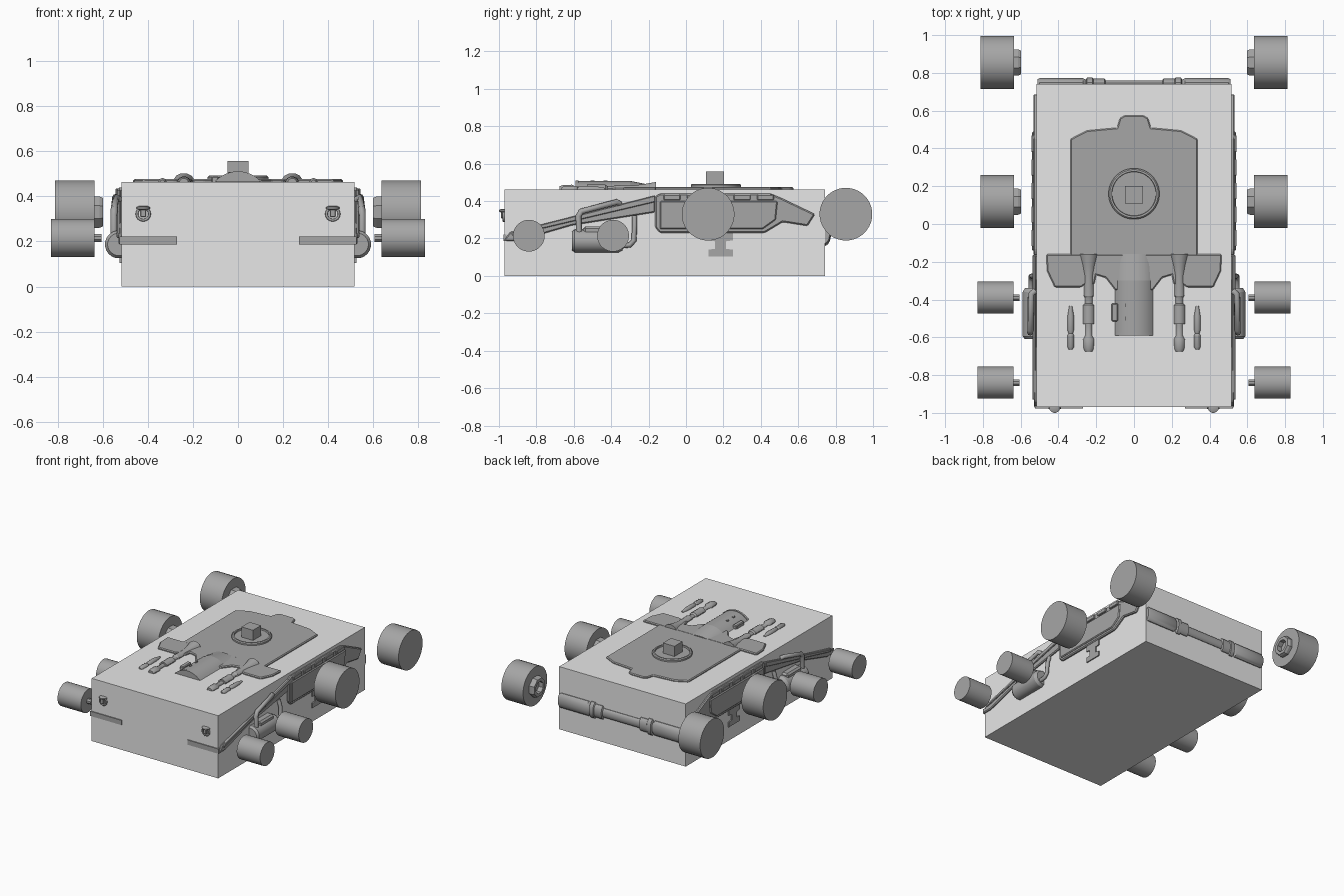
import bpy, bmesh, math
from mathutils import Vector

cube = bpy.data.objects.get("Cube")
if cube:
    bpy.data.objects.remove(cube, do_unlink=True)


def material(name, value):
    m = bpy.data.materials.new(name)
    m.use_nodes = True
    colour = (value, value, value, 1)
    m.diffuse_color = colour
    m.node_tree.nodes["Principled BSDF"].inputs["Base Color"].default_value = colour
    return m


LIGHT = material("light grey", 0.8)
DARK = material("mid grey", 0.38)


def finish(name, bm, mat=DARK, mirror=False, bevel=0, smooth=False):
    bmesh.ops.recalc_face_normals(bm, faces=bm.faces[:])
    mesh = bpy.data.meshes.new(name)
    bm.to_mesh(mesh)
    bm.free()
    mesh.materials.append(mat)
    ob = bpy.data.objects.new(name, mesh)
    bpy.context.collection.objects.link(ob)
    if bevel:
        mod = ob.modifiers.new("Bevel", 'BEVEL')
        mod.width, mod.segments = bevel, 1
    if mirror:
        mod = ob.modifiers.new("Mirror", 'MIRROR')
        mod.use_clip = False
        mod.use_mirror_merge = False
    if smooth:
        bpy.ops.object.select_all(action='DESELECT')
        ob.select_set(True)
        bpy.context.view_layer.objects.active = ob
        bpy.ops.object.shade_smooth_by_angle(angle=math.radians(30))
    return ob


def place(axis, t, a, b):
    """Point at t along the axis, with the two other coordinates in order."""
    return {'x': (t, a, b), 'y': (a, t, b), 'z': (a, b, t)}[axis]


def prism(name, outline, axis, lo, hi, **kw):
    bm = bmesh.new()
    ends = [[bm.verts.new(place(axis, t, a, b)) for a, b in outline] for t in (lo, hi)]
    bm.faces.new(ends[0])
    bm.faces.new(ends[1])
    n = len(outline)
    for i in range(n):
        j = (i + 1) % n
        bm.faces.new((ends[0][i], ends[0][j], ends[1][j], ends[1][i]))
    return finish(name, bm, **kw)


def box(name, x, y, z, **kw):
    return prism(name, [(x[0], y[0]), (x[1], y[0]), (x[1], y[1]), (x[0], y[1])],
                 'z', z[0], z[1], **kw)


def lathe(name, profile, axis, centre, segs=32, squash=(1, 1), cap=True, **kw):
    """Revolve (position, radius) pairs about an axis line."""
    bm = bmesh.new()
    rings = []
    for t, r in profile:
        ring = []
        for i in range(segs):
            w = math.tau * (i + 0.5) / segs
            ring.append(bm.verts.new(place(axis, t, centre[0] + r * squash[0] * math.cos(w),
                                           centre[1] + r * squash[1] * math.sin(w))))
        rings.append(ring)
    for p, q in zip(rings, rings[1:]):
        for i in range(segs):
            j = (i + 1) % segs
            bm.faces.new((p[i], p[j], q[j], q[i]))
    if cap:
        bm.faces.new(rings[0])
        bm.faces.new(rings[-1])
    return finish(name, bm, smooth=segs > 8, **kw)


def pipe(name, points, radius):
    """Bent tube, repeated on both sides."""
    cu = bpy.data.curves.new(name, 'CURVE')
    cu.dimensions = '3D'
    cu.bevel_depth, cu.bevel_resolution, cu.use_fill_caps = radius, 2, True
    for s in (1, -1):
        sp = cu.splines.new('POLY')
        sp.points.add(len(points) - 1)
        for p, (x, y, z) in zip(sp.points, points):
            p.co = (s * x, y, z, 1)
    cu.materials.append(DARK)
    ob = bpy.data.objects.new(name, cu)
    bpy.context.collection.objects.link(ob)


def both(half):
    """Close an outline by reflecting its right half."""
    return half + [(-x, v) for x, v in reversed(half)]


# Main body
box("main_body", (-0.517, 0.517), (-0.97, 0.742), (0, 0.463), mat=LIGHT)

# Wheels with hubs
for label, y in (("front", -0.84), ("second", -0.39)):
    lathe(label + "_wheel", [(0.637, 0.085), (0.828, 0.085)], 'x', (y, 0.215), mirror=True)
    lathe(label + "_axle", [(0.605, 0.019), (0.64, 0.019)], 'x', (y, 0.215), 8, mirror=True)
for label, y in (("third", 0.118), ("rear", 0.855)):
    lathe(label + "_wheel", [(0.635, 0.141), (0.812, 0.141)], 'x', (y, 0.33), mirror=True)
    lathe(label + "_hub", [(0.634, 0.045), (0.598, 0.045), (0.598, 0.068), (0.614, 0.075),
                           (0.636, 0.075)], 'x', (y, 0.33), 8, cap=False, mirror=True)

# Roof hatch with ring and block
prism("roof_plate", both([(0.337, -0.17), (0.337, 0.45), (0.25, 0.495), (0.09, 0.51),
                          (0.075, 0.56), (0.05, 0.575)]), 'z', 0.45, 0.475, bevel=0.006)
lathe("hatch_ring", [(0.45, 0.135), (0.486, 0.135), (0.492, 0.128), (0.492, 0.118),
                     (0.482, 0.116)], 'z', (0, 0.16), 40)
box("hatch_block", (-0.047, 0.047), (0.108, 0.202), (0.47, 0.557))

# Sloped wing panel ahead of the hatch
prism("wing_panel", both([(0.1, -0.35), (0.15, -0.285), (0.2, -0.27), (0.21, -0.32),
                          (0.26, -0.32), (0.28, -0.335), (0.42, -0.335), (0.46, -0.25),
                          (0.465, -0.16)][::-1]), 'z', 0.45, 0.476, bevel=0.006)

# Central housing with arched top
arch = []
for i in range(13):
    w = math.radians(-48 + 8 * i)
    arch.append((0.134 * math.sin(w), 0.374 + 0.134 * math.cos(w)))
prism("centre_housing", arch, 'y', -0.58, -0.3, smooth=True)
rear = prism("centre_housing_rear", arch, 'y', -0.3, -0.16, smooth=True)
for v in rear.data.vertices:
    if v.co.y > -0.2:
        v.co.z = 0.463 + (v.co.z - 0.463) * 0.4
prism("housing_lip", [(x * 1.02, z + 0.003) for x, z in arch], 'y', -0.59, -0.575, smooth=True)
box("housing_latch", (-0.118, -0.085), (-0.515, -0.42), (0.455, 0.488), bevel=0.005)
for y in (-0.5, -0.43):
    box("housing_stud", (-0.045, -0.032), (y - 0.01, y + 0.01), (0.49, 0.509))

# Roof rods
lathe("long_roof_rod", [(-0.675, 0.02), (-0.66, 0.027), (-0.61, 0.03), (-0.59, 0.018),
                        (-0.53, 0.018), (-0.53, 0.03), (-0.43, 0.03), (-0.42, 0.02),
                        (-0.39, 0.02), (-0.38, 0.027), (-0.28, 0.025), (-0.22, 0.035),
                        (-0.16, 0.048)], 'y', (0.24, 0.463), 12, squash=(1, 0.85), mirror=True)
lathe("short_roof_rod", [(-0.665, 0.01), (-0.65, 0.018), (-0.59, 0.018), (-0.58, 0.012),
                         (-0.56, 0.018), (-0.49, 0.018), (-0.435, 0.008)],
      'y', (0.335, 0.463), 12, mirror=True)

# Side armour
hull = [(-0.165, 0.26), (-0.165, 0.425), (-0.14, 0.44), (0.45, 0.44), (0.51, 0.416),
        (0.69, 0.33), (0.65, 0.267), (0.517, 0.288), (0.42, 0.23), (-0.14, 0.23)]
prism("side_plate", hull, 'x', 0.5, 0.533, mirror=True, bevel=0.007)
prism("side_plate_face", [(-0.14, 0.25), (-0.14, 0.4), (0.49, 0.4), (0.48, 0.3), (0.41, 0.25)],
      'x', 0.52, 0.541, mirror=True, bevel=0.006)
for i in range(5):
    y = -0.12 + 0.125 * i
    box("top_rail_segment", (0.52, 0.543), (y, y + 0.09), (0.405, 0.435),
        mirror=True, bevel=0.004)

# Sloping forward side arm with raised upper rail
prism("side_arm", [(-0.976, 0.187), (-0.94, 0.235), (-0.565, 0.322), (-0.165, 0.427),
                   (-0.165, 0.34), (-0.61, 0.27), (-0.8, 0.215), (-0.9, 0.187)],
      'x', 0.5, 0.53, mirror=True, bevel=0.006)
prism("side_arm_rail", [(-0.93, 0.215), (-0.93, 0.235), (-0.165, 0.43), (-0.165, 0.395)],
      'x', 0.52, 0.538, mirror=True, bevel=0.004)

# Side pod and pipes
lathe("side_pod", [(-0.61, 0.05), (-0.595, 0.062), (-0.36, 0.062), (-0.34, 0.05)],
      'y', (0.528, 0.187), 20, mirror=True)
box("pod_bracket", (0.5, 0.565), (-0.55, -0.38), (0.2, 0.265), mirror=True, bevel=0.012)
pipe("upper_pipe", [(0.55, -0.57, 0.21), (0.55, -0.575, 0.32), (0.548, -0.56, 0.345),
                    (0.543, -0.37, 0.395), (0.525, -0.355, 0.385)], 0.016)
pipe("rear_pipe", [(0.545, -0.35, 0.16), (0.545, -0.3, 0.165), (0.545, -0.278, 0.19),
                   (0.54, -0.275, 0.27), (0.525, -0.275, 0.32)], 0.014)

# Step hanging below the side plate
prism("side_step", [(0.12, 0.105), (0.25, 0.105), (0.25, 0.14), (0.215, 0.145), (0.215, 0.185),
                    (0.25, 0.19), (0.25, 0.24), (0.12, 0.24), (0.12, 0.19), (0.155, 0.185),
                    (0.155, 0.145), (0.12, 0.14)], 'x', 0.51, 0.525, mirror=True)

# Front strips and lamps
box("front_strip", (0.27, 0.525), (-0.977, -0.96), (0.186, 0.221), mirror=True)
lamp = []
for i in range(13):
    w = math.radians(135 + 22.5 * i)
    lamp.append((0.42 + 0.028 * math.cos(w), -0.975, 0.322 + 0.028 * math.sin(w)))
pipe("lamp_guard", lamp, 0.006)
box("lamp_stem", (0.408, 0.432), (-0.99, -0.96), (0.308, 0.345), mirror=True, bevel=0.003)
lathe("lamp_cap", [(0.338, 0.018), (0.345, 0.03), (0.352, 0.03), (0.357, 0.02)],
      'z', (0.42, -0.97), 16, mirror=True)

# Rear bar, thick at the ends with collars
lathe("rear_bar", [(-0.512, 0.045), (-0.5, 0.055), (-0.27, 0.055), (-0.255, 0.04),
                   (-0.25, 0.06), (-0.22, 0.06), (-0.215, 0.05), (-0.155, 0.05),
                   (-0.15, 0.034), (0.15, 0.034), (0.155, 0.05), (0.215, 0.05),
                   (0.22, 0.06), (0.25, 0.06), (0.255, 0.04), (0.27, 0.055),
                   (0.5, 0.055), (0.512, 0.045)], 'x', (0.742, 0.22), 16, squash=(0.55, 1))
